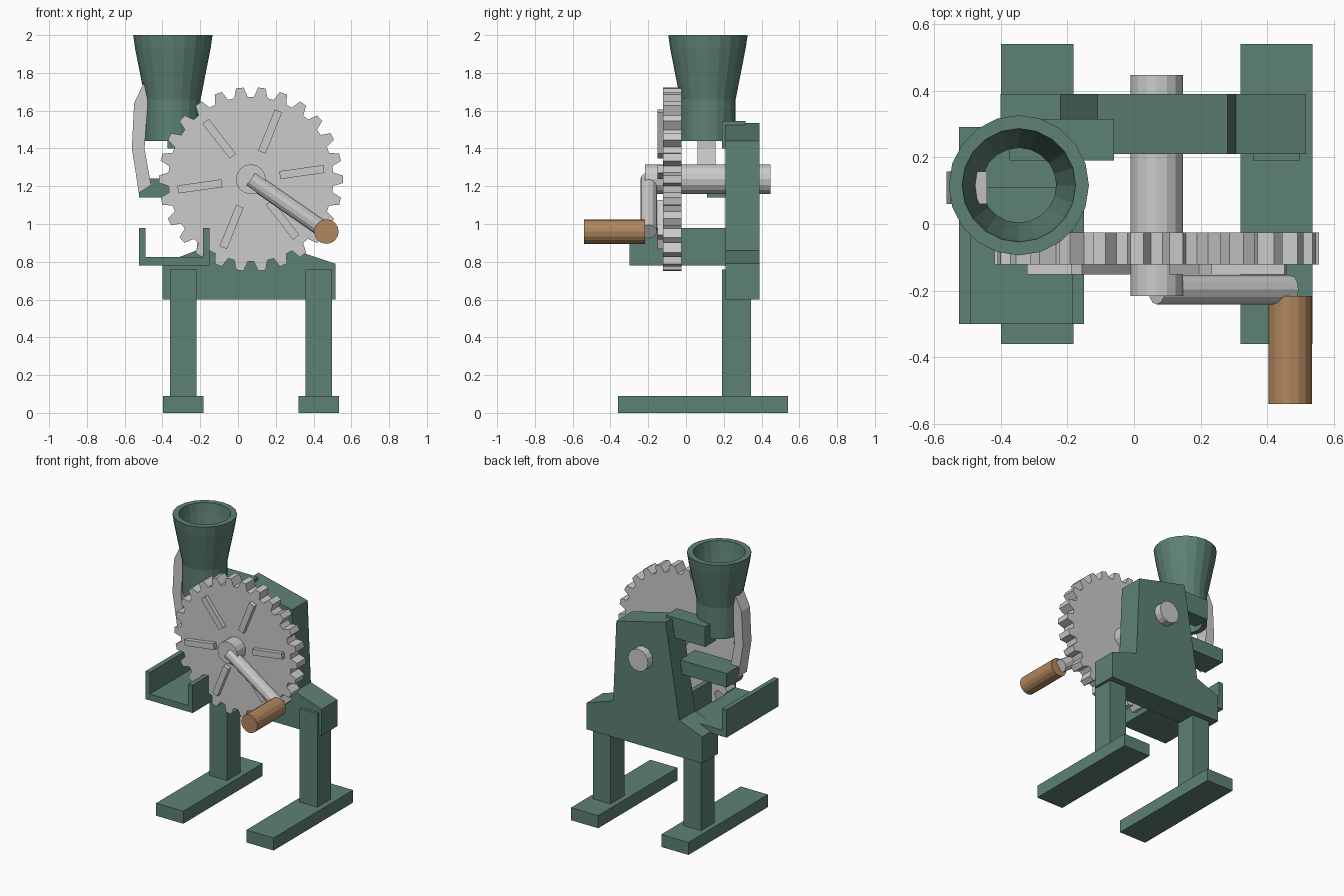
import bpy, bmesh
from math import sin, cos, pi, radians
from mathutils import Vector

if "Cube" in bpy.data.objects:
    bpy.data.objects.remove(bpy.data.objects["Cube"])


def material(name, rgb):
    m = bpy.data.materials.new(name)
    m.diffuse_color = (*rgb, 1)
    m.use_nodes = True
    m.node_tree.nodes["Principled BSDF"].inputs["Base Color"].default_value = m.diffuse_color
    return m


GREEN = material("green_paint", (0.11, 0.22, 0.18))
WOOD = material("wood", (0.44, 0.24, 0.11))


def finish(bm, name, mat=None):
    bmesh.ops.recalc_face_normals(bm, faces=bm.faces)
    me = bpy.data.meshes.new(name)
    bm.to_mesh(me)
    bm.free()
    ob = bpy.data.objects.new(name, me)
    bpy.context.collection.objects.link(ob)
    if mat:
        me.materials.append(mat)
    return ob


def extrude_y(name, profile, y0, y1, mat=None):
    """Extrude an (x, z) outline from y0 to y1."""
    bm = bmesh.new()
    face = bm.faces.new([bm.verts.new((x, y0, z)) for x, z in profile])
    ext = bmesh.ops.extrude_face_region(bm, geom=[face])["geom"]
    bmesh.ops.translate(bm, vec=(0, y1 - y0, 0),
                        verts=[v for v in ext if isinstance(v, bmesh.types.BMVert)])
    return finish(bm, name, mat)


def box(name, x0, x1, y0, y1, z0, z1, mat=None):
    return extrude_y(name, [(x0, z0), (x1, z0), (x1, z1), (x0, z1)], y0, y1, mat)


def rod(name, a, b, r, sides=16, mat=None):
    a, b = Vector(a), Vector(b)
    bm = bmesh.new()
    bmesh.ops.create_cone(bm, cap_ends=True, segments=sides, radius1=r, radius2=r,
                          depth=(b - a).length)
    rot = (b - a).to_track_quat('Z', 'Y').to_matrix()
    bmesh.ops.rotate(bm, matrix=rot, verts=bm.verts)
    bmesh.ops.translate(bm, vec=(a + b) / 2, verts=bm.verts)
    return finish(bm, name, mat)


def lathe(name, profile, cx, cy, sides, mat=None):
    """Closed (r, z) outline turned around a vertical axis."""
    bm = bmesh.new()
    rings = [[bm.verts.new((cx + r * cos(2 * pi * i / sides), cy + r * sin(2 * pi * i / sides), z))
              for i in range(sides)] for r, z in profile]
    for k, ring in enumerate(rings):
        nxt = rings[(k + 1) % len(rings)]
        for i in range(sides):
            j = (i + 1) % sides
            bm.faces.new((ring[i], ring[j], nxt[j], nxt[i]))
    return finish(bm, name, mat)


# Feet and legs
for side, x in (("left", -0.29), ("right", 0.427)):
    box(side + "_foot", x - 0.108, x + 0.108, -0.36, 0.54, 0, 0.09, GREEN)
    box(side + "_leg", x - 0.07, x + 0.07, 0.19, 0.345, 0.08, 0.76, GREEN)

# Back plate
extrude_y("back_plate", [(-0.4, 0.6), (0.515, 0.6), (0.515, 0.79), (0.305, 0.86),
                         (0.28, 1.44), (-0.11, 1.535), (-0.22, 0.86), (-0.4, 0.79)],
          0.21, 0.39, GREEN)

# Catch tray and brackets
extrude_y("tray", [(-0.525, 0.78), (-0.15, 0.78), (-0.15, 0.98), (-0.185, 0.98),
                   (-0.185, 0.825), (-0.49, 0.825), (-0.49, 0.98), (-0.525, 0.98)],
          -0.3, 0.29, GREEN)
box("lower_bracket", -0.525, -0.15, 0.11, 0.29, 1.14, 1.24, GREEN)
box("upper_bracket", -0.373, -0.06, 0.19, 0.315, 1.4, 1.545, GREEN)

# Hopper and the curved spring strip beside it
lathe("hopper", [(0.147, 1.44), (0.147, 1.66), (0.2, 1.93), (0.21, 2.0),
                 (0.17, 2.0), (0.162, 1.93), (0.112, 1.66), (0.112, 1.44)],
      -0.345, 0.116, 20, GREEN)
extrude_y("spring_strip", [(-0.525, 1.165), (-0.562, 1.4), (-0.55, 1.64), (-0.5, 1.745),
                           (-0.44, 1.79), (-0.44, 1.71), (-0.48, 1.61), (-0.495, 1.4),
                           (-0.46, 1.205)], 0.06, 0.157)

# Gear wheel with raised ribs
CX, CZ, TEETH = 0.068, 1.237, 26
outline = []
for t in range(TEETH):
    for off, r in ((-0.34, 0.437), (-0.17, 0.487), (0.17, 0.487), (0.34, 0.437)):
        a = 2 * pi * (t + off) / TEETH
        outline.append((CX + r * cos(a), CZ + r * sin(a)))
extrude_y("gear_wheel", outline, -0.122, -0.025)
for k in range(6):
    a = radians(8 + 60 * k)
    rib = [(CX + r * cos(a) - w * sin(a), CZ + r * sin(a) + w * cos(a))
           for r, w in ((0.155, -0.021), (0.39, -0.021), (0.39, 0.021), (0.155, 0.021))]
    extrude_y("gear_rib_%d" % (k + 1), rib, -0.152, -0.115)

# Axle, crank and handle
rod("axle", (CX, -0.216, CZ), (CX, 0.447, CZ), 0.079)
rod("crank_arm", (CX, -0.197, CZ), (0.468, -0.197, 0.96), 0.044, 12)
rod("crank_handle", (0.468, -0.54, 0.96), (0.468, -0.216, 0.96), 0.065, 16, WOOD)
